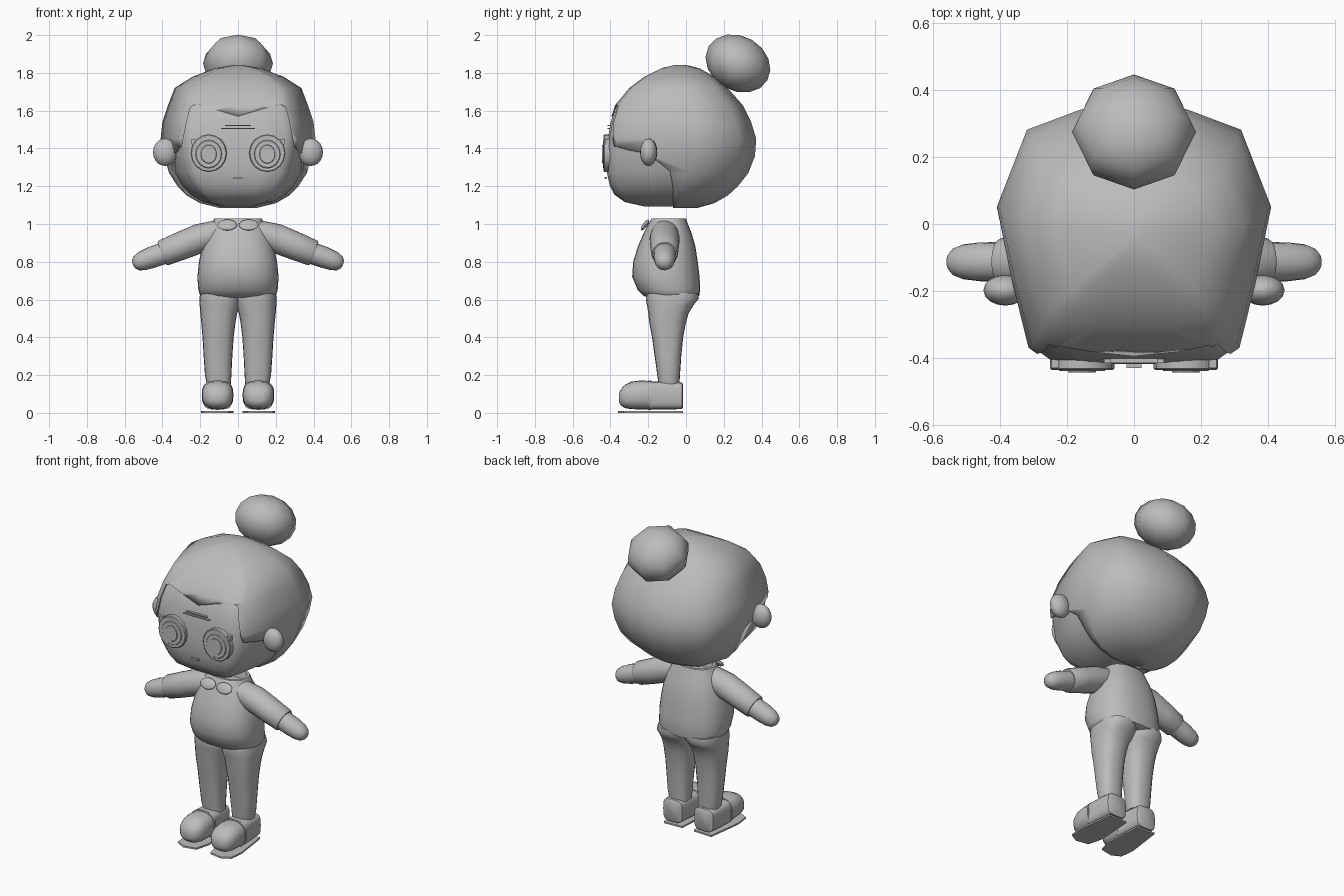
import bpy, bmesh, math
from mathutils import Vector, Matrix

cube = bpy.data.objects.get("Cube")
if cube:
    bpy.data.objects.remove(cube)

GREY = (0.5, 0.5, 0.5, 1)
mat = bpy.data.materials.new("plain grey")
mat.use_nodes = True
mat.diffuse_color = GREY
mat.node_tree.nodes["Principled BSDF"].inputs["Base Color"].default_value = GREY


def finish(name, bm, angle=50):
    bmesh.ops.recalc_face_normals(bm, faces=bm.faces)
    me = bpy.data.meshes.new(name)
    bm.to_mesh(me)
    bm.free()
    ob = bpy.data.objects.new(name, me)
    bpy.context.collection.objects.link(ob)
    me.materials.append(mat)
    bpy.ops.object.select_all(action='DESELECT')
    ob.select_set(True)
    bpy.context.view_layer.objects.active = ob
    bpy.ops.object.shade_smooth_by_angle(angle=math.radians(angle))
    return ob


def loft(name, loops, angle=50):
    bm = bmesh.new()
    rows = [[bm.verts.new(p) for p in lp] for lp in loops]
    n = len(rows[0])
    for a, b in zip(rows, rows[1:]):
        for i in range(n):
            j = (i + 1) % n
            bm.faces.new((a[i], a[j], b[j], b[i]))
    bm.faces.new(rows[0])
    bm.faces.new(rows[-1])
    return finish(name, bm, angle)


def ring(c, u, v, n=20, power=2.0):
    pts = []
    for i in range(n):
        a = 2 * math.pi * i / n
        ca, sa = math.cos(a), math.sin(a)
        k = 2 / power
        pts.append(Vector(c) + Vector(u) * math.copysign(abs(ca) ** k, ca)
                   + Vector(v) * math.copysign(abs(sa) ** k, sa))
    return pts


def ball(name, loc, size, tilt=0.0, segs=16, rings=10):
    bm = bmesh.new()
    m = Matrix.Translation(loc) @ Matrix.Rotation(tilt, 4, 'X') @ Matrix.Diagonal((*size, 1))
    bmesh.ops.create_uvsphere(bm, u_segments=segs, v_segments=rings, radius=1, matrix=m)
    return finish(name, bm, 70)


def box(name, loc, size):
    bm = bmesh.new()
    bmesh.ops.create_cube(bm, size=1, matrix=Matrix.Translation(loc) @ Matrix.Diagonal((*size, 1)))
    return finish(name, bm)


def disc(name, x, z, rx, rz, y0, y1, n=16):
    return loft(name, [ring((x, y, z), (rx * k, 0, 0), (0, 0, rz * k), n)
                       for y, k in ((y0, 1), (y1 + .004, 1), (y1, .95))], 30)


def cut(target, loops):
    cutter = loft("cutter", loops)
    cutter.hide_render = True
    mod = target.modifiers.new("cut", 'BOOLEAN')
    mod.operation, mod.solver, mod.object = 'DIFFERENCE', 'EXACT', cutter
    bpy.context.view_layer.objects.active = target
    bpy.ops.object.modifier_apply(modifier=mod.name)
    bpy.data.objects.remove(cutter)


# Head and hair share one faceted outline
half = [(.14, -.42), (.26, -.41), (.315, -.37), (.365, -.17), (.41, .05), (.32, .28), (.16, .34)]
plan = [(0, -.42)] + half + [(0, .37)] + [(-x, y) for x, y in reversed(half)]
head = [(1.085, .10, -.22, .06), (1.11, .20, -.33, .15), (1.15, .27, -.385, .22),
        (1.20, .32, -.41, .275), (1.27, .365, -.425, .33), (1.36, .39, -.425, .365),
        (1.45, .41, -.42, .372), (1.54, .40, -.405, .345), (1.63, .37, -.375, .30),
        (1.72, .335, -.30, .22), (1.78, .24, -.22, .15), (1.825, .12, -.13, .07),
        (1.842, .02, -.06, 0)]


def head_loops(shrink):
    loops = []
    for z, w, f, b in head:
        f, b, w = f + shrink * .5, b - shrink, w - shrink
        zz = 1.45 + (z - 1.45) * (1 - shrink * 1.5)
        loops.append([(x / .41 * w, f + (y + .42) / .79 * (b - f), zz) for x, y in plan])
    return loops


loft("face", head_loops(.012), 70)
hair = loft("hair", head_loops(0), 70)
# Open the hair round the cheeks, then round the forehead
cheek = [(-.6, 1), (-.07, 1), (-.07, 1.2), (-.085, 1.28), (-.16, 1.34), (-.19, 1.37),
         (-.3, 1.39), (-.37, 1.41), (-.6, 1.41)]
cut(hair, [[(x, y, z) for y, z in cheek] for x in (-.6, .6)])
brow = [(0, 1.57), (.1, 1.60), (.22, 1.635), (.25, 1.62), (.27, 1.55), (.3, 1.4)]
arch = brow + [(-x, z) for x, z in reversed(brow[1:])]
cut(hair, [[(x, y, z) for x, z in arch] for y in (-.6, -.3)])
ball("hair_bun", (0, .275, 1.85), (.185, .18, .145), math.radians(-30), 8, 8)

# Facial marks
for i, w in enumerate((.18, .14)):
    box(f"forehead_line_{i + 1}", (0, -.408, 1.505 + .016 * i), (w, .016, .006))
box("mouth", (0, -.425, 1.243), (.045, .012, .01))

# Torso, hollow at the neck
torso = [(.61, .185, -.20, .05), (.62, .20, -.225, .07), (.65, .21, -.255, .075),
         (.72, .215, -.285, .072), (.80, .207, -.28, .062), (.88, .19, -.255, .05),
         (.95, .165, -.225, .03), (1.0, .14, -.20, .01), (1.03, .125, -.18, 0),
         (1.03, .11, -.165, -.015), (.98, .10, -.155, -.025)]
loft("torso", [ring((0, (f + b) / 2, z), (w, 0, 0), (0, (b - f) / 2, 0), 28, 2.4)
               for z, w, f, b in torso])

for s, side in ((1, "left"), (-1, "right")):
    ball(side + "_ear", (s * .385, -.198, 1.38), (.065, .046, .073))

    # Layered eye with a lash at the outer corner
    disc(side + "_eye", s * .155, 1.375, .096, .10, -.395, -.436)
    disc(side + "_iris", s * .155, 1.37, .07, .075, -.43, -.44)
    disc(side + "_pupil", s * .155, 1.37, .042, .05, -.43, -.444)
    box(side + "_lash", (s * .235, -.415, 1.435), (.022, .03, .03))

    # Collar half
    ball(side + "_collar", (s * .057, -.217, .995), (.053, .012, .034), math.radians(-35))

    # Sleeve and mitten hand run along the sloping arm
    up = Vector((s * .36, 0, .93))

    def limb(name, rows):
        loft(name, [ring((s * x, -.113, z), up * r, (0, r * 1.02, 0)) for x, z, r in rows])

    limb(side + "_sleeve", [(.10, .953, .07), (.2, .925, .078), (.3, .885, .075),
                            (.395, .847, .07), (.403, .844, .064)])
    limb(side + "_hand", [(.38, .85, .058), (.46, .822, .057), (.51, .803, .051),
                          (.538, .792, .04), (.552, .787, .024), (.556, .785, .008)])

    # Trouser leg
    leg = [(.15, .038, .165, -.145, -.035), (.2, .035, .175, -.152, -.032),
           (.3, .03, .182, -.166, -.025), (.4, .023, .188, -.18, -.015),
           (.48, .013, .195, -.195, 0), (.53, .004, .2, -.2, .015),
           (.57, -.01, .203, -.207, .04), (.605, -.015, .205, -.213, .068),
           (.635, -.015, .2, -.21, .065)]
    loft(side + "_leg", [ring((s * (a + b) / 2, (f + k) / 2, z), (s * (b - a) / 2, 0, 0),
                              (0, (k - f) / 2, 0), 20, 2.5) for z, a, b, f, k in leg])

    # Shoe: squared heel, strap and round toe, over a thin sole plate
    def shoe(name, rows, power):
        loft(name, [ring((s * .108, y, (lo + hi) / 2), (w, 0, 0), (0, 0, (hi - lo) / 2), 20, power)
                    for y, w, lo, hi in rows])

    shoe(side + "_shoe_heel", [(-.015, .055, .03, .15), (-.022, .066, .02, .16),
                               (-.1, .072, .018, .165), (-.2, .078, .018, .165)], 4)
    shoe(side + "_shoe_strap", [(-.184, .084, .016, .172), (-.198, .084, .016, .172)], 2.8)
    shoe(side + "_shoe_toe", [(-.18, .08, .018, .168), (-.24, .084, .018, .172),
                              (-.29, .081, .02, .165), (-.325, .07, .026, .148),
                              (-.347, .05, .042, .122), (-.356, .025, .06, .1)], 2.5)
    sole = [(.04, -.02), (.165, -.015), (.195, -.24), (.185, -.33), (.13, -.36), (.05, -.345),
            (.025, -.25)]
    loft(side + "_sole", [[(s * x, y, z) for x, y in sole] for z in (0, .01)])
